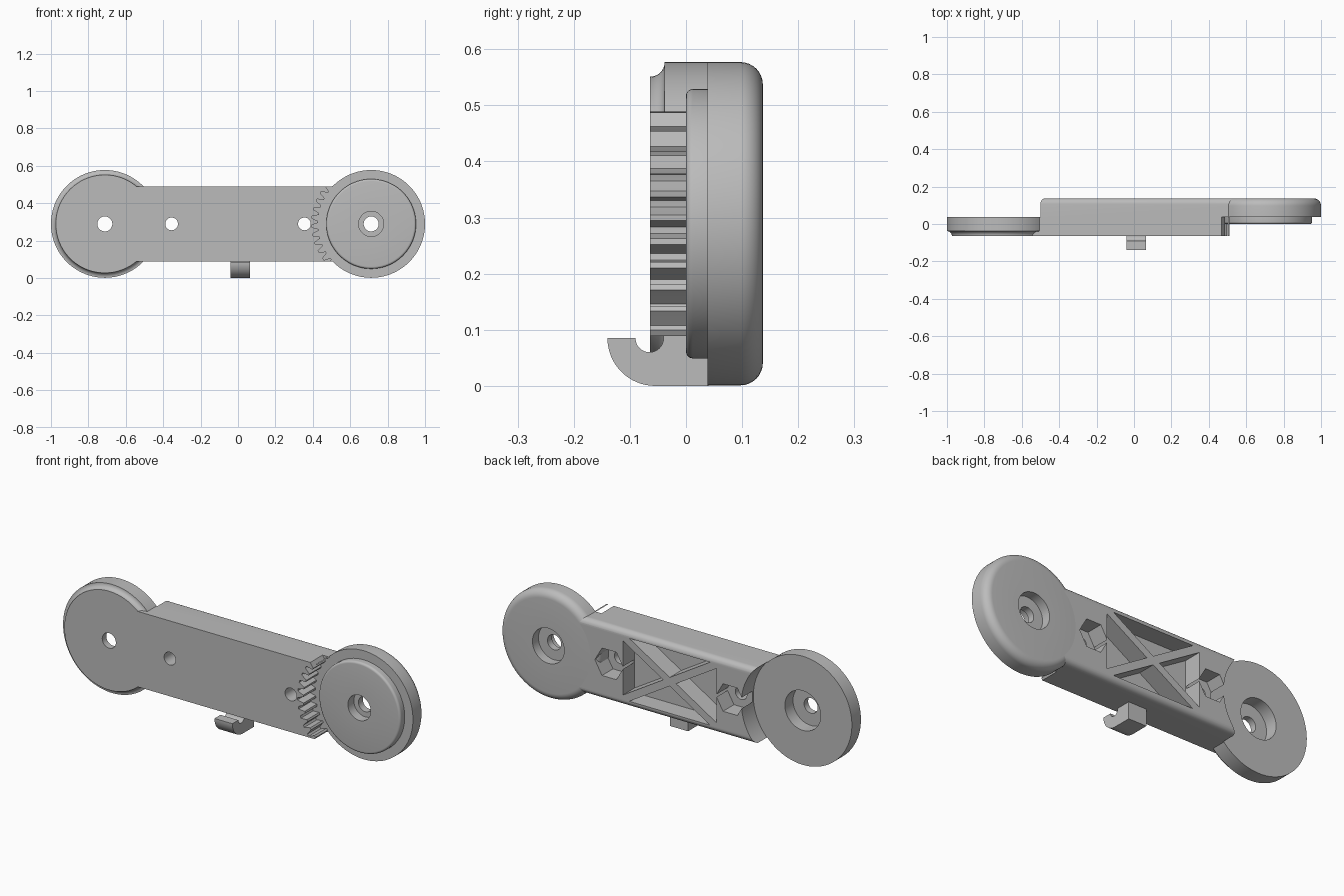
import bpy, bmesh
from math import sin, cos, pi, radians

cube = bpy.data.objects.get("Cube")
if cube:
    bpy.data.objects.remove(cube, do_unlink=True)

grey = bpy.data.materials.new("light grey plastic")
grey.use_nodes = True
grey.diffuse_color = (0.5, 0.5, 0.5, 1)
grey.node_tree.nodes["Principled BSDF"].inputs["Base Color"].default_value = (0.5, 0.5, 0.5, 1)

CX, CZ = 0.712, 0.289          # disc centres at x = -CX and x = CX
FRONT, MID, BACK = -0.064, 0.038, 0.137
R = 0.288
SEG = 128


def make_object(name, bm):
    bmesh.ops.recalc_face_normals(bm, faces=bm.faces)
    mesh = bpy.data.meshes.new(name)
    bm.to_mesh(mesh)
    bm.free()
    mesh.materials.append(grey)
    obj = bpy.data.objects.new(name, mesh)
    bpy.context.collection.objects.link(obj)
    return obj


def prism(name, points, axis, lo, hi):
    """Extrude an outline: (x, z) along y, or (y, z) along x."""
    bm = bmesh.new()
    place = (lambda a, b, d: (a, d, b)) if axis == "y" else (lambda a, b, d: (d, a, b))
    low = [bm.verts.new(place(a, b, lo)) for a, b in points]
    high = [bm.verts.new(place(a, b, hi)) for a, b in points]
    bm.faces.new(low)
    bm.faces.new(high)
    n = len(points)
    for i in range(n):
        j = (i + 1) % n
        bm.faces.new((low[i], low[j], high[j], high[i]))
    return make_object(name, bm)


def lathe(name, profile, cx):
    """Revolve a closed (radius, y) profile about a disc centre."""
    bm = bmesh.new()
    rings = []
    for s in range(SEG):
        a = 2 * pi * s / SEG
        rings.append([bm.verts.new((cx + r * cos(a), y, CZ + r * sin(a))) for r, y in profile])
    n = len(profile)
    for s in range(SEG):
        p, q = rings[s], rings[(s + 1) % SEG]
        for i in range(n):
            j = (i + 1) % n
            bm.faces.new((p[i], p[j], q[j], q[i]))
    return make_object(name, bm)


def arc(cx, cy, r, start, end, steps=8):
    angles = [radians(start + (end - start) * i / steps) for i in range(steps + 1)]
    return [(cx + r * cos(a), cy + r * sin(a)) for a in angles]


def circle(cx, r, n=SEG):
    return [(cx + r * cos(2 * pi * i / n), CZ + r * sin(2 * pi * i / n)) for i in range(n)]


def activate(obj):
    bpy.ops.object.select_all(action="DESELECT")
    obj.select_set(True)
    bpy.context.view_layer.objects.active = obj


def cut(obj, cutter):
    mod = obj.modifiers.new("cut", "BOOLEAN")
    mod.operation = "DIFFERENCE"
    mod.solver = "EXACT"
    mod.object = cutter
    activate(obj)
    bpy.ops.object.modifier_apply(modifier=mod.name)
    bpy.data.objects.remove(cutter, do_unlink=True)


# Front disc: coved front rim, deep recess at the back
front_disc = lathe("front_disc",
                   [(0.04, FRONT)] + arc(R, FRONT, 0.026, 180, 90)
                   + [(R, MID), (0.105, MID), (0.105, -0.03), (0.04, -0.03)], -CX)

# Rear disc: raised boss in front, rounded back rim, recesses on both sides
rear_disc = lathe("rear_disc",
                  [(0.04, 0.05), (0.067, 0.05), (0.067, 0)]
                  + arc(0.228, 0.012, 0.012, -90, 0, 5)
                  + [(0.24, MID), (R, MID)] + arc(R - 0.04, BACK - 0.04, 0.04, 0, 90)
                  + [(0.093, BACK), (0.093, 0.087), (0.04, 0.087)], CX)

# Arm: bar with rounded back edges
fillet = 0.03
arm = prism("arm",
            [(FRONT, CZ - 0.2)] + arc(BACK - fillet, CZ - 0.2 + fillet, fillet, -90, 0)
            + arc(BACK - fillet, CZ + 0.2 - fillet, fillet, 0, 90) + [(FRONT, CZ + 0.2)],
            "x", -0.58, 0.6)

# Seat for the front disc, with a concave shoulder behind it
seat = [(0.01, -0.2), (0.262, -0.2), (0.262, -0.04), (0.286, -0.04),
        (0.286, 0.037), (0.291, 0.037), (0.291, 0.3)]
cut(arm, prism("seat_cutter", circle(-CX, seat[1][0]), "y", -0.2, 0))
cut(arm, prism("seat_cutter", circle(-CX, seat[3][0]), "y", -0.04, 0.1))
cut(arm, prism("seat_cutter", circle(-CX, seat[5][0]), "y", 0.037, 0.3))

# Internal gear teeth facing the rear disc
teeth, steps = 42, 8
gear = []
for i in range(teeth * steps):
    a = 2 * pi * i / (teeth * steps)
    wave = max(-1, min(1, 1.4 * sin(a * teeth)))
    r = 0.301 + 0.017 * wave
    gear.append((CX + r * cos(a), CZ + r * sin(a)))
cut(arm, prism("gear_cutter", gear, "y", -0.2, MID + 0.0005))
cut(arm, prism("rim_cutter", circle(CX, R - 0.04), "y", 0.1, 0.3))

# Triangular pockets that leave crossed ribs
w, h, ex, ez = 0.275, 0.167, 0.038, 0.023
for s in (-1, 1):
    side = [(s * ex, CZ), (s * w, CZ - h + ez), (s * w, CZ + h - ez)]
    flat = [(0, CZ + s * ez), (ex - w, CZ + s * h), (w - ex, CZ + s * h)]
    for outline in (side, flat):
        cut(arm, prism("pocket_cutter", outline, "y", 0.04, 0.3))

# Bolt holes with hexagonal nut traps
for s in (-1, 1):
    cut(arm, prism("hole_cutter", circle(s * 0.355, 0.034, 40), "y", -0.2, 0.3))
    cut(arm, prism("nut_cutter", circle(s * 0.355, 0.084, 6), "y", 0.045, 0.3))

# Hook below the arm
hook = prism("hook",
             arc(-0.055, 0.085, 0.085, 180, 270, 16)
             + [(0.04, 0), (0.04, 0.095), (-0.04, 0.095)]
             + arc(-0.065, 0.085, 0.025, 0, -180, 16), "x", -0.04, 0.065)

for obj in (front_disc, rear_disc, arm, hook):
    activate(obj)
    bpy.ops.object.shade_smooth_by_angle(angle=radians(30))
